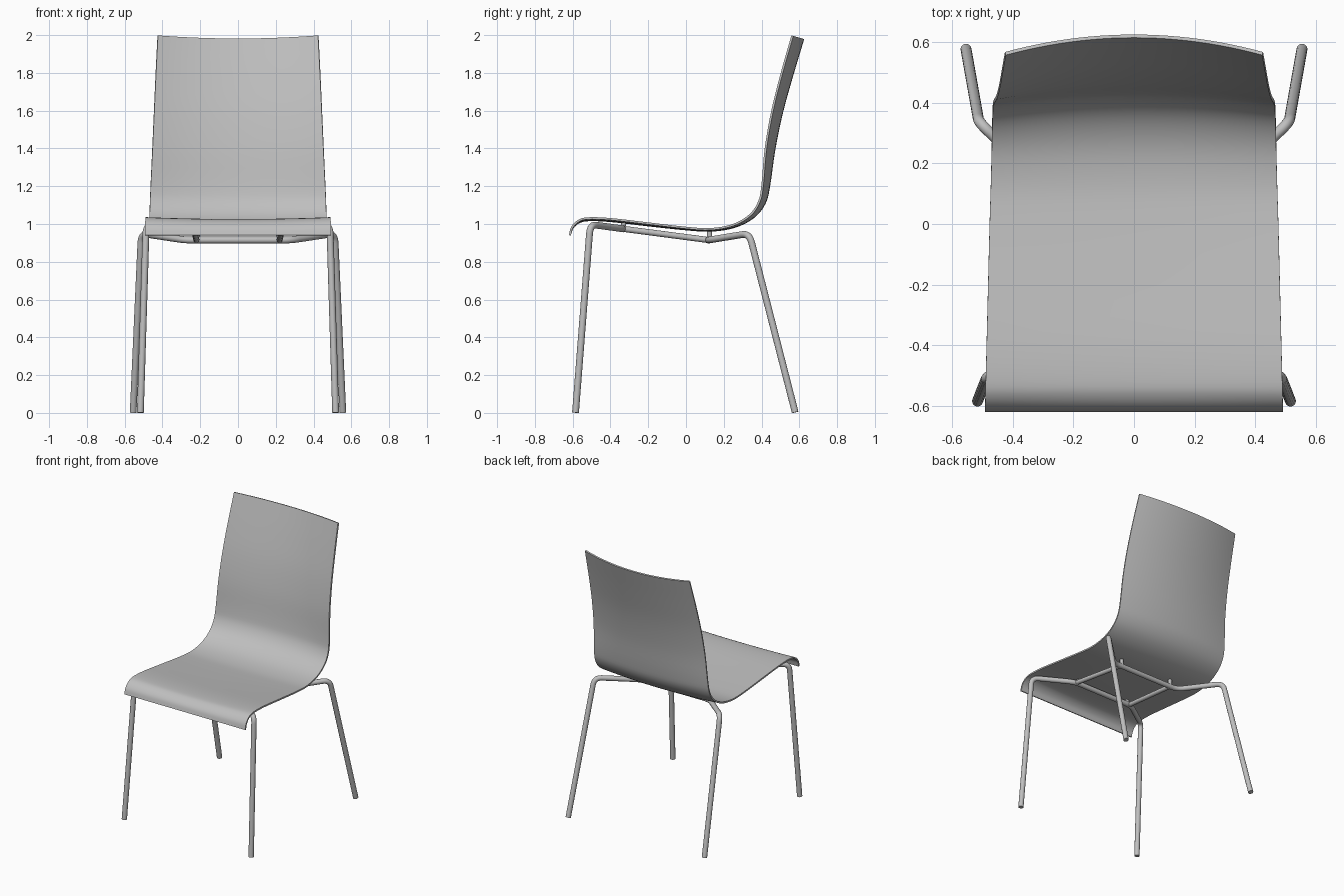
import bpy, bmesh
from mathutils import Vector

if "Cube" in bpy.data.objects:
    bpy.data.objects.remove(bpy.data.objects["Cube"])


def material(name, v):
    m = bpy.data.materials.new(name)
    m.diffuse_color = (v, v, v, 1)
    m.use_nodes = True
    m.node_tree.nodes["Principled BSDF"].inputs["Base Color"].default_value = m.diffuse_color
    return m


GREY = material("light grey", 0.52)


def finish(ob):
    """Assign the colour and smooth the rounded surfaces."""
    ob.data.materials.clear()
    ob.data.materials.append(GREY)
    bpy.ops.object.select_all(action='DESELECT')
    ob.select_set(True)
    bpy.context.view_layer.objects.active = ob
    bpy.ops.object.shade_smooth_by_angle(angle=0.7)


def spline(pts, steps):
    """Catmull-Rom interpolation through tuples of any length."""
    p = [Vector(q) for q in pts]
    p = [2 * p[0] - p[1]] + p + [2 * p[-1] - p[-2]]
    out = []
    for a, b, c, d in zip(p, p[1:], p[2:], p[3:]):
        for k in range(steps):
            t = k / steps
            out.append(0.5 * (2 * b + (c - a) * t + (2 * a - 5 * b + 4 * c - d) * t * t
                              + (3 * b - a - 3 * c + d) * t ** 3))
    out.append(p[-2])
    return out


def rounded(pts, dist, steps=7):
    """Polyline with its corners replaced by bends."""
    p = [Vector(q) for q in pts]
    out = [p[0]]
    for a, b, c in zip(p, p[1:], p[2:]):
        s = b + (a - b).normalized() * dist
        e = b + (c - b).normalized() * dist
        for k in range(steps + 1):
            t = k / steps
            out.append(s * (1 - t) ** 2 + b * 2 * t * (1 - t) + e * t * t)
    return out + [p[-1]]


def tube(name, pts, radius, bend=0.05):
    cu = bpy.data.curves.new(name, 'CURVE')
    cu.dimensions = '3D'
    cu.bevel_depth = radius
    cu.bevel_resolution = 6
    cu.use_fill_caps = True
    path = rounded(pts, bend)
    s = cu.splines.new('POLY')
    s.points.add(len(path) - 1)
    for sp, co in zip(s.points, path):
        sp.co = (*co, 1)
    ob = bpy.data.objects.new(name, cu)
    bpy.context.collection.objects.link(ob)
    bpy.ops.object.select_all(action='DESELECT')
    ob.select_set(True)
    bpy.context.view_layer.objects.active = ob
    bpy.ops.object.convert(target='MESH')
    finish(bpy.context.view_layer.objects.active)


# Seat and backrest: one bent sheet; each station is y, z, half width, hollow
stations = [
    (-0.615, 0.94, 0.492, 0.0), (-0.603, 0.982, 0.492, 0.003), (-0.57, 1.016, 0.491, 0.008),
    (-0.52, 1.03, 0.49, 0.01), (-0.40, 1.026, 0.487, 0.01), (-0.20, 1.003, 0.482, 0.01),
    (0.0, 0.98, 0.477, 0.008), (0.13, 0.973, 0.473, 0.008), (0.25, 0.995, 0.47, 0.012),
    (0.34, 1.048, 0.468, 0.02), (0.388, 1.12, 0.466, 0.03), (0.405, 1.21, 0.462, 0.036),
    (0.422, 1.40, 0.453, 0.046), (0.457, 1.60, 0.444, 0.052), (0.507, 1.80, 0.435, 0.057),
    (0.563, 1.997, 0.425, 0.06),
]
rows = spline(stations, 4)
COLS = 24
bm = bmesh.new()
grid = []
for i, r in enumerate(rows):
    a, b = rows[max(i - 1, 0)], rows[min(i + 1, len(rows) - 1)]
    dy, dz = b[0] - a[0], b[1] - a[1]
    n = (dy * dy + dz * dz) ** 0.5
    line = []
    for j in range(COLS + 1):
        t = 2 * j / COLS - 1
        h = r[3] * (1 - t * t)
        line.append(bm.verts.new((r[2] * t, r[0] + h * dz / n, r[1] - h * dy / n)))
    grid.append(line)
for p, q in zip(grid, grid[1:]):
    for j in range(COLS):
        bm.faces.new((p[j], p[j + 1], q[j + 1], q[j]))
mesh = bpy.data.meshes.new("seat_shell")
bm.to_mesh(mesh)
bm.free()
shell = bpy.data.objects.new("seat_shell", mesh)
bpy.context.collection.objects.link(shell)
mod = shell.modifiers.new("thickness", 'SOLIDIFY')
mod.thickness = 0.011
mod.offset = 0
bpy.context.view_layer.objects.active = shell
bpy.ops.object.modifier_apply(modifier=mod.name)
finish(shell)


# Leg tubes: each pair of legs is one tube running across under the seat
def leg_pair(name, half):
    tube(name, half + [(-x, y, z) for x, y, z in reversed(half)], 0.018)


leg_pair("front_legs", [(0.517, -0.585, 0.001), (0.486, -0.507, 0.998), (0.25, -0.33, 0.974)])
leg_pair("rear_legs", [(0.555, 0.578, 0.003), (0.512, 0.335, 0.95), (0.28, 0.12, 0.915)])

# Side rails joining the two leg tubes, and studs holding the seat
for side, s in (("left", -1), ("right", 1)):
    tube("rail_" + side, [(s * 0.235, -0.33, 0.974), (s * 0.22, 0.12, 0.915)], 0.016)
    for end, y, z0, z1 in (("front", -0.33, 0.97, 1.012), ("rear", 0.125, 0.91, 0.968)):
        tube(f"stud_{end}_{side}", [(s * 0.215, y, z0), (s * 0.215, y, z1)], 0.013)
